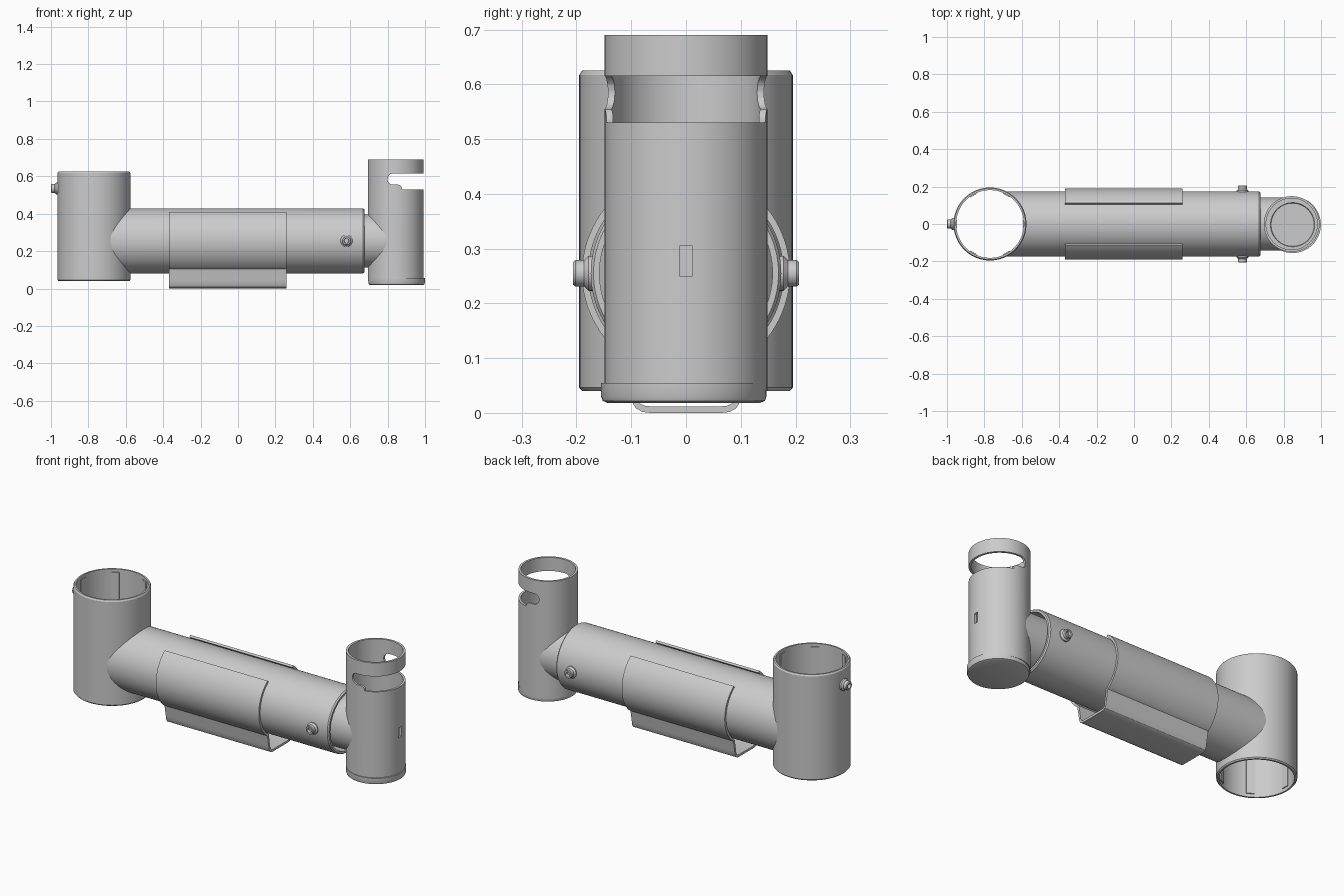
import bpy, bmesh, math
from mathutils import Matrix, Vector

if "Cube" in bpy.data.objects:
    bpy.data.objects.remove(bpy.data.objects["Cube"])

ALONG_X = Matrix.Rotation(math.pi / 2, 4, 'Y')


def finish(name, bm, smooth=True):
    bmesh.ops.remove_doubles(bm, verts=bm.verts, dist=1e-5)
    bmesh.ops.recalc_face_normals(bm, faces=bm.faces)
    me = bpy.data.meshes.new(name)
    bm.to_mesh(me)
    bm.free()
    ob = bpy.data.objects.new(name, me)
    bpy.context.collection.objects.link(ob)
    if smooth:
        shade(ob)
    return ob


def shade(ob):
    bpy.ops.object.select_all(action='DESELECT')
    ob.select_set(True)
    bpy.context.view_layer.objects.active = ob
    bpy.ops.object.shade_smooth_by_angle(angle=math.radians(30))


def lathe(name, profile, loc, rot=Matrix(), closed=True, seg=96, warp=None):
    """Revolve (radius, height) points about z, then rotate and move."""
    bm = bmesh.new()
    m = Matrix.Translation(loc) @ rot
    rings = []
    for i in range(seg):
        a = math.tau * i / seg
        ring = []
        for r, h in profile:
            co = m @ Vector((r * math.cos(a), r * math.sin(a), h))
            ring.append(bm.verts.new(warp(co) if warp else co))
        rings.append(ring)
    n = len(profile)
    for i in range(seg):
        p, q = rings[i], rings[(i + 1) % seg]
        for j in range(n if closed else n - 1):
            k = (j + 1) % n
            bm.faces.new((p[j], q[j], q[k], p[k]))
    return finish(name, bm)


def prism(name, pts, axis, a, b, smooth=False):
    """Extrude a closed outline: axis 'x' takes (y, z), axis 'y' takes (x, z)."""
    bm = bmesh.new()
    put = (lambda p, d: (d, p[0], p[1])) if axis == 'x' else (lambda p, d: (p[0], d, p[1]))
    f = [bm.verts.new(put(p, a)) for p in pts]
    g = [bm.verts.new(put(p, b)) for p in pts]
    n = len(pts)
    for i in range(n):
        j = (i + 1) % n
        bm.faces.new((f[i], f[j], g[j], g[i]))
    bm.faces.new(f)
    bm.faces.new(g[::-1])
    return finish(name, bm, smooth)


def cut(ob, cutter):
    cutter.hide_render = True
    mod = ob.modifiers.new("cut", 'BOOLEAN')
    mod.operation, mod.solver, mod.object = 'DIFFERENCE', 'EXACT', cutter
    bpy.context.view_layer.objects.active = ob
    bpy.ops.object.modifier_apply(modifier=mod.name)
    bpy.data.objects.remove(cutter)


LX, RX, ZC = -0.77, 0.843, 0.255

# large open socket tube
lathe("socket_tube", [(.181, .04), (.19, .04), (.195, .046), (.195, .617),
                      (.19, .625), (.181, .625)], (LX, 0, 0))

# thin guide strips inside the socket
for i in range(6):
    bm = bmesh.new()
    bmesh.ops.create_cube(bm, size=1, matrix=Matrix.Translation((LX, 0, 0))
                          @ Matrix.Rotation(i * math.pi / 3, 4, 'Z')
                          @ Matrix.Translation((.179, 0, .333))
                          @ Matrix.Diagonal((.007, .04, .55, 1)))
    finish("guide_strip", bm, False)


# horizontal arm, its left end follows the socket wall
def fit_left(co):
    if co.x < -.5:
        co.x = LX + math.sqrt(.188 ** 2 - co.y ** 2)
    return co


lathe("arm_tube", [(.174, -.7), (.174, .668), (.169, .675), (.158, .675), (.158, -.7)],
      (0, 0, ZC), ALONG_X, warp=fit_left)


# telescoping inner tube, its right end follows the post
def fit_right(co):
    if co.x > .6:
        co.x = RX - math.sqrt(.145 ** 2 - co.y ** 2)
    return co


lathe("inner_tube", [(.142, .3), (.142, .75), (.13, .75), (.13, .3)],
      (0, 0, ZC), ALONG_X, warp=fit_right)

# post with wide locking slot and small window
post = lathe("post_tube", [(.137, .04), (.149, .04), (.149, .69), (.137, .69)], (RX, 0, 0))
slot = [(1.1, .53), (.876, .53)]
for cx, cz, r, a0, a1 in ((.856, .535, .02, 0, 90), (.828, .583, .028, 270, 180),
                          (.828, .587, .028, 180, 90)):
    for t in range(7):
        a = math.radians(a0 + (a1 - a0) * t / 6)
        slot.append((cx + r * math.cos(a), cz + r * math.sin(a)))
slot.append((1.1, .615))
cut(post, prism("slot_cutter", slot, 'y', -.3, .3))
cut(post, prism("window_cutter", [(-.012, .25), (.012, .25), (.012, .305), (-.012, .305)],
                'x', .93, 1.1))
shade(post)

# post end cap
lathe("post_cap", [(0, .018), (.139, .018), (.148, .022), (.151, .03), (.151, .055),
                   (.118, .055), (.115, .045), (0, .045)], (.848, -.004, 0), closed=False)

# cable clip wrapped round the arm
half = [(.184 * math.cos(math.radians(a)), ZC + .184 * math.sin(math.radians(a)))
        for a in range(54, -55, -4)]
half += [(.097, .045), (.094, .025), (.088, .013), (.078, .0075), (.066, .006)]
path = [Vector(p) for p in half + [(-y, z) for y, z in reversed(half)]]
outer, inner = [], []
for i, p in enumerate(path):
    t = (path[min(i + 1, len(path) - 1)] - path[max(i - 1, 0)]).normalized()
    nrm = Vector((-t.y, t.x)) * .006
    outer.append(p + nrm)
    inner.append(p - nrm)
prism("cable_clip", outer + inner[::-1], 'x', -.37, .26, True)

# socket-head screws
SCREW = [(0, -.008), (.032, -.008), (.032, .006), (.024, .014), (.024, .03), (.021, .034),
         (.013, .034), (.012, .018), (0, .018)]
for s in (-1, 1):
    lathe("arm_screw", SCREW, (.58, s * .172, ZC),
          Matrix.Rotation(-s * math.pi / 2, 4, 'X'), closed=False, seg=32)
lathe("socket_screw", SCREW, (-.966, 0, .535),
      Matrix.Rotation(-math.pi / 2, 4, 'Y'), closed=False, seg=32)
